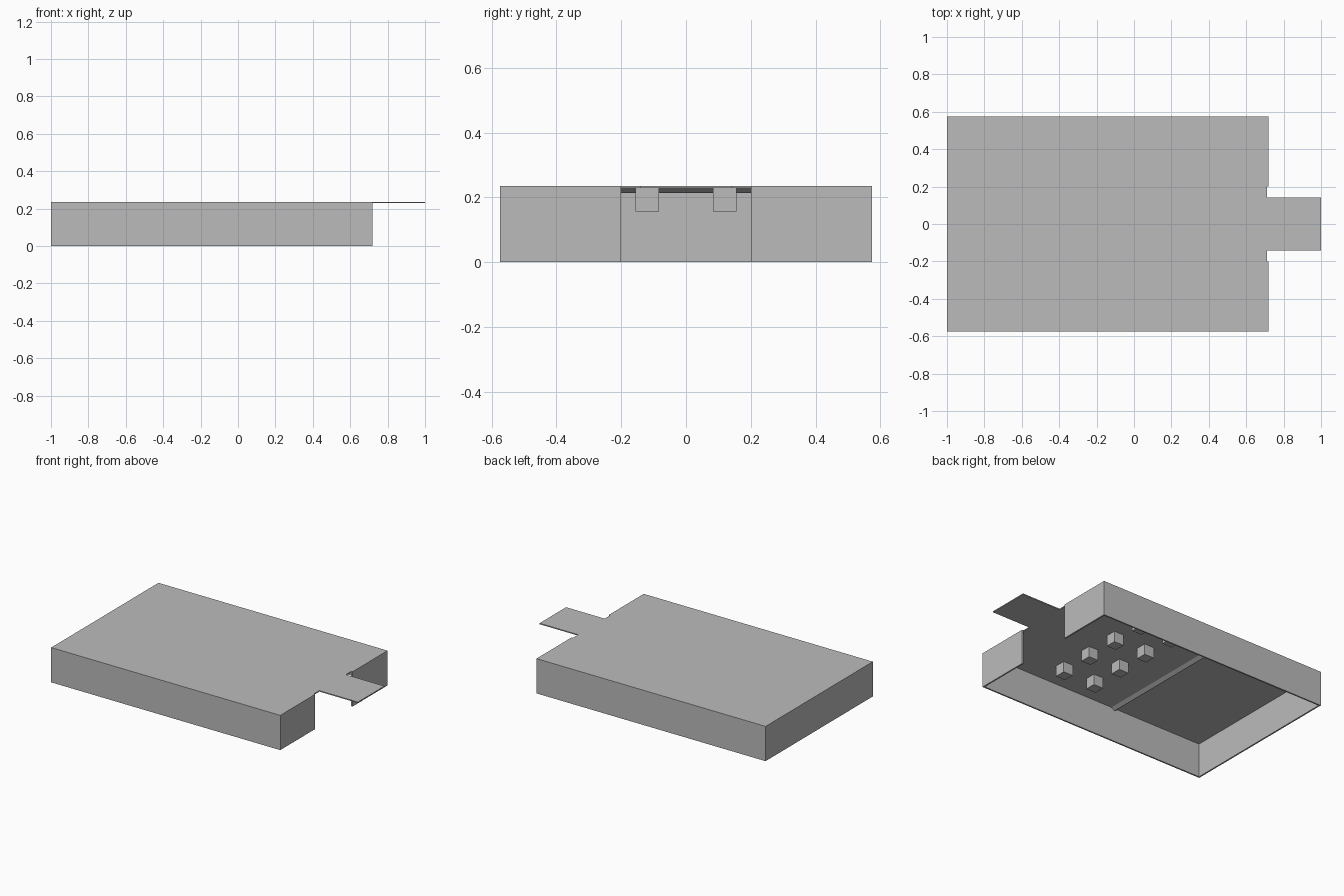
import bpy
import bmesh

cube = bpy.data.objects.get("Cube")
if cube:
    bpy.data.objects.remove(cube, do_unlink=True)

grey = bpy.data.materials.new("plain grey")
grey.use_nodes = True
grey.diffuse_color = (0.5, 0.5, 0.5, 1)
grey.node_tree.nodes["Principled BSDF"].inputs["Base Color"].default_value = (0.5, 0.5, 0.5, 1)

LEFT, RIGHT, HALF_Y, TOP = -1.0, 0.72, 0.575, 0.236
WALL, PLATE, GAP, TAB = 0.01, 0.007, 0.2, 0.142
UNDER = TOP - PLATE


def prism(name, profile, vector, base):
    """Extrude a closed outline, given by 3D points from base, along vector."""
    bm = bmesh.new()
    face = bm.faces.new([bm.verts.new([b + p for b, p in zip(base, pt)]) for pt in profile])
    result = bmesh.ops.extrude_face_region(bm, geom=[face])
    moved = [v for v in result["geom"] if isinstance(v, bmesh.types.BMVert)]
    bmesh.ops.translate(bm, verts=moved, vec=vector)
    bmesh.ops.recalc_face_normals(bm, faces=bm.faces)
    mesh = bpy.data.meshes.new(name)
    bm.to_mesh(mesh)
    bm.free()
    mesh.materials.append(grey)
    obj = bpy.data.objects.new(name, mesh)
    bpy.context.collection.objects.link(obj)
    return obj


# Top plate with the connector tab in one outline
inner = RIGHT - WALL
half = [(LEFT, HALF_Y), (RIGHT, HALF_Y), (RIGHT, GAP), (inner, GAP), (inner, TAB), (1, TAB)]
outline = half + [(x, -y) for x, y in reversed(half)]
prism("top_plate", [(x, y, 0) for x, y in outline], (0, 0, PLATE), (0, 0, UNDER))

# Thin side walls, one C-shaped band leaving a gap under the tab
band = [(RIGHT, GAP), (RIGHT, HALF_Y), (LEFT, HALF_Y)]
inside = [(LEFT + WALL, HALF_Y - WALL), (inner, HALF_Y - WALL), (inner, GAP)]
band += [(x, -y) for x, y in reversed(band)]
inside = [(x, -y) for x, y in reversed(inside)] + inside
prism("side_walls", [(x, y, 0) for x, y in band + inside], (0, 0, UNDER), (0, 0, 0))

# Two rows of four small blocks hanging beneath the plate
SIZE = 0.072
square = [(-SIZE / 2, -SIZE / 2, 0), (SIZE / 2, -SIZE / 2, 0),
          (SIZE / 2, SIZE / 2, 0), (-SIZE / 2, SIZE / 2, 0)]
for row, x in enumerate((0.25, 0.01)):
    for col in range(4):
        prism(f"block_{row + 1}_{col + 1}", square, (0, 0, SIZE),
              (x, 0.24 * (col - 1.5), UNDER - SIZE))

# Shallow ridge across the underside
ridge = [(-0.025, 0, 0), (0, 0, -0.015), (0.025, 0, 0)]
prism("cross_ridge", ridge, (0, 2 * (HALF_Y - WALL), 0), (-0.32, WALL - HALF_Y, UNDER))
